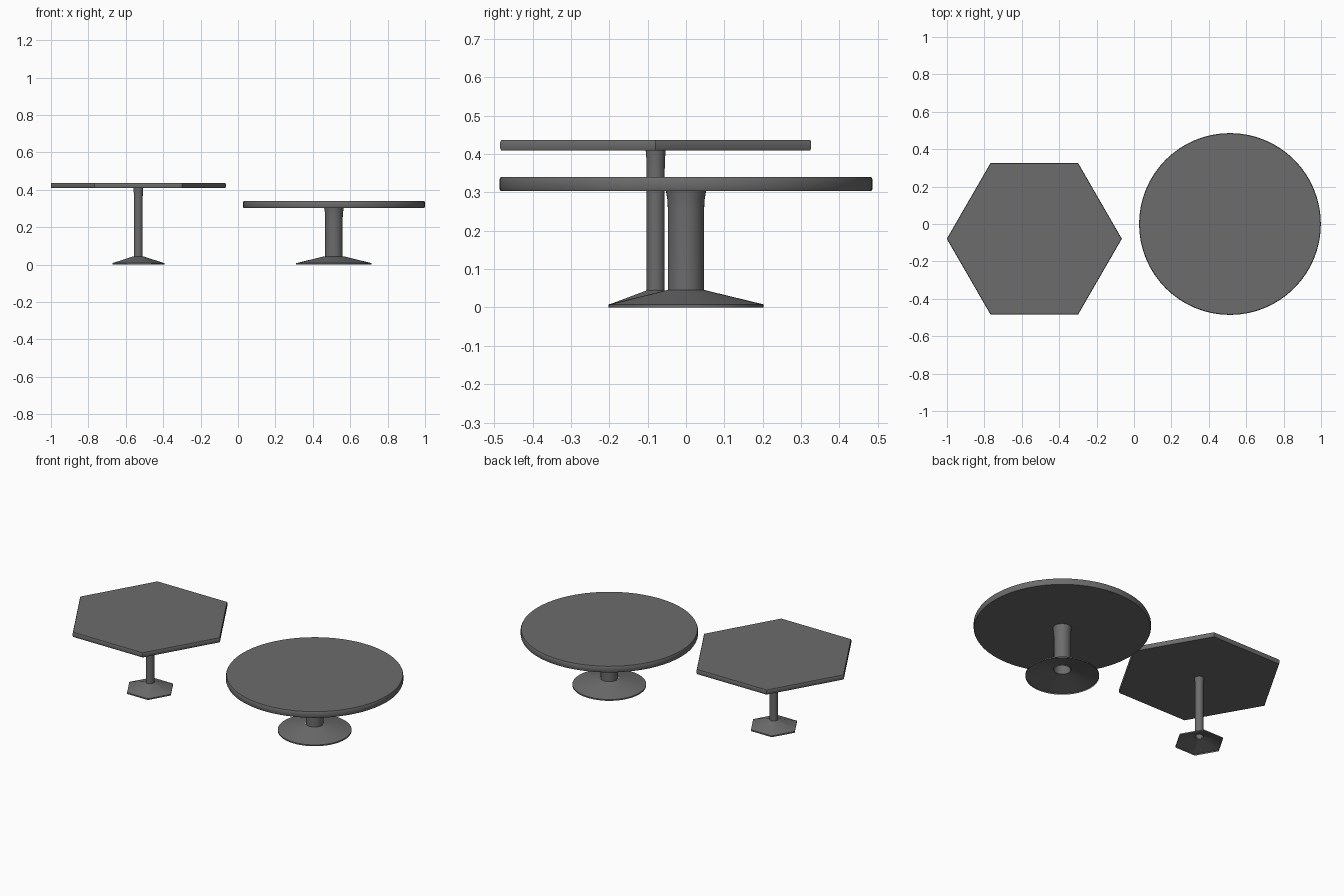
import bpy
import bmesh
import math

cube = bpy.data.objects.get("Cube")
if cube:
    bpy.data.objects.remove(cube)

grey = bpy.data.materials.new("dark_grey")
grey.use_nodes = True
colour = (0.15, 0.15, 0.15, 1)
grey.diffuse_color = colour
grey.node_tree.nodes["Principled BSDF"].inputs["Base Color"].default_value = colour


def turned(name, profile, sides, location, capped=False):
    """Sweep a (radius, height) profile round z; leave the ends open unless capped."""
    bm = bmesh.new()
    rings = []
    for radius, z in profile:
        angles = [math.tau * i / sides for i in range(sides)]
        rings.append([bm.verts.new((radius * math.cos(a), radius * math.sin(a), z))
                      for a in angles])
    for low, high in zip(rings, rings[1:]):
        for i in range(sides):
            j = (i + 1) % sides
            bm.faces.new((low[i], low[j], high[j], high[i]))
    if capped:
        bm.faces.new(rings[-1])
        bm.faces.new(rings[0][::-1])
    mesh = bpy.data.meshes.new(name)
    bm.to_mesh(mesh)
    bm.free()
    mesh.materials.append(grey)
    obj = bpy.data.objects.new(name, mesh)
    obj.location = location
    bpy.context.collection.objects.link(obj)
    bpy.ops.object.select_all(action="DESELECT")
    obj.select_set(True)
    bpy.context.view_layer.objects.active = obj
    bpy.ops.object.shade_smooth_by_angle(angle=math.radians(35))
    return obj


def pedestal_table(name, location, sides, top_radius, under, top,
                   stem_radius, base_radius):
    # Slab with softly eased edges
    ease = 0.003
    turned(name + "_top", [(top_radius - ease, under), (top_radius, under + 2 * ease),
                           (top_radius, top - 2 * ease), (top_radius - ease, top)],
           sides, location, capped=True)
    # Hollow column flaring just under the slab
    turned(name + "_column", [(stem_radius, 0.04), (stem_radius, under - 0.05),
                              (stem_radius * 1.04, under - 0.02),
                              (stem_radius * 1.12, under + 0.002)], 32, location)
    # Open-bottomed sloping foot with a short rim
    turned(name + "_base", [(base_radius, 0), (base_radius, 0.008),
                            (stem_radius * 1.06, 0.045)], sides, location)


pedestal_table("round_table", (0.513, 0, 0), 64, 0.486, 0.303, 0.34, 0.047, 0.202)
pedestal_table("hexagonal_table", (-0.533, -0.079, 0), 6, 0.468, 0.409, 0.437, 0.0235, 0.139)
